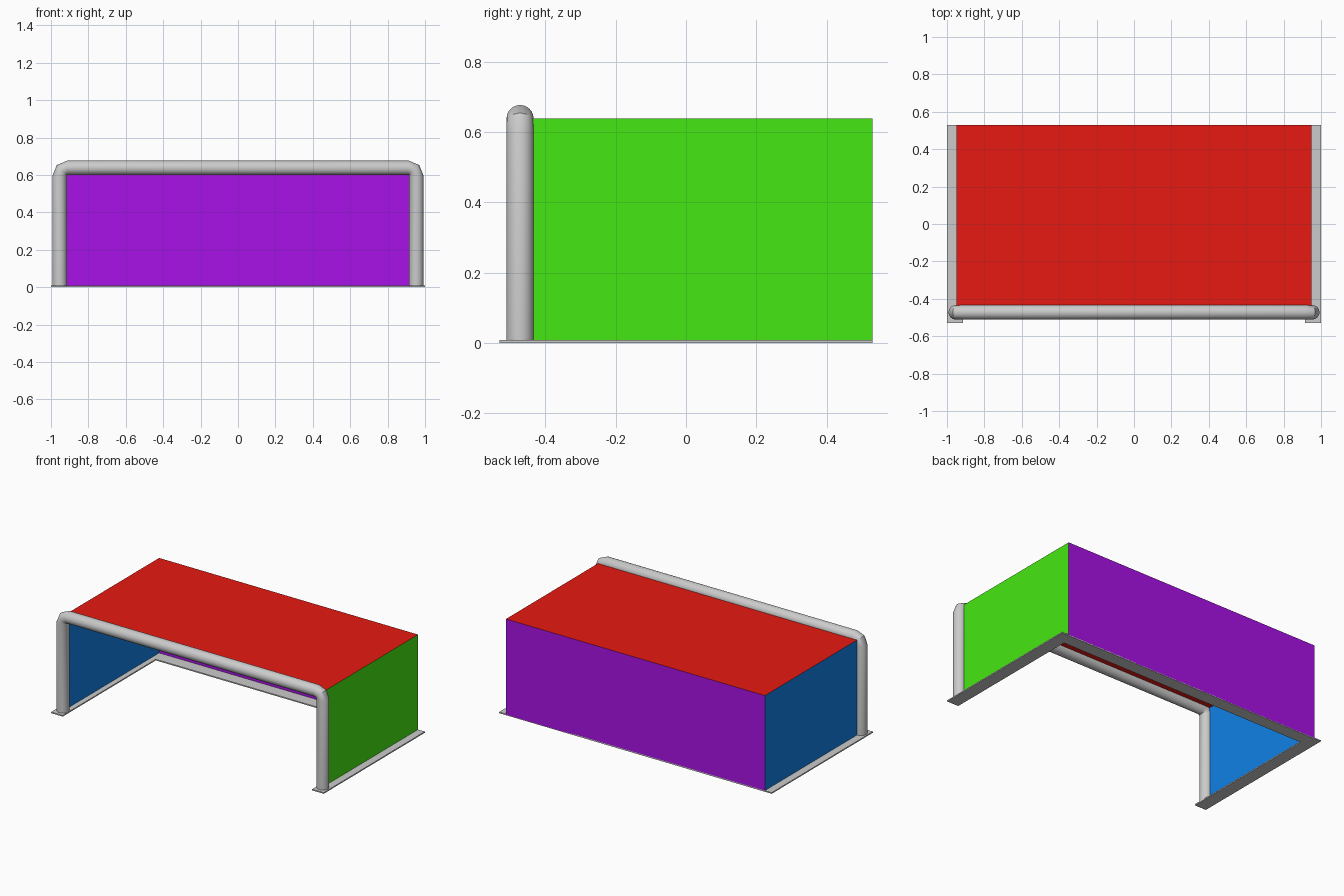
import bpy, bmesh
from math import sin, cos, pi

if "Cube" in bpy.data.objects:
    bpy.data.objects.remove(bpy.data.objects["Cube"])

POST_X, POST_Y, BAR_Z, R = 0.953, -0.472, 0.638, 0.0385
NET_X, BACK_Y, BASE_W, BASE_H = 0.95, 0.53, 0.085, 0.008


def make_object(name, bm, color=None):
    me = bpy.data.meshes.new(name)
    bm.to_mesh(me)
    bm.free()
    ob = bpy.data.objects.new(name, me)
    bpy.context.collection.objects.link(ob)
    if color:
        mat = bpy.data.materials.new(name + "_color")
        mat.diffuse_color = (*color, 1)
        mat.use_nodes = True
        mat.node_tree.nodes["Principled BSDF"].inputs["Base Color"].default_value = mat.diffuse_color
        me.materials.append(mat)
    return ob


def panel(name, corners, color):
    bm = bmesh.new()
    bm.faces.new([bm.verts.new(c) for c in corners])
    make_object(name, bm, color)


# Tubular frame: one round section swept up, over two tight bends, and down
bend, sides = 0.040, 24
px, pz = POST_X - bend, BAR_Z - bend
stations = [(-px - bend, 0.004, pi)]
stations += [(-px + bend * cos(a), pz + bend * sin(a), a) for a in (pi, pi * .75, pi * .5)]
stations += [(px + bend * cos(a), pz + bend * sin(a), a) for a in (pi * .5, pi * .25, 0)]
stations += [(px + bend, 0.004, 0)]
bm = bmesh.new()
rings = []
for x, z, a in stations:
    ring = []
    for i in range(sides):
        t = 2 * pi * i / sides
        ring.append(bm.verts.new((x + R * cos(t) * cos(a), POST_Y + R * sin(t),
                                  z + R * cos(t) * sin(a))))
    rings.append(ring)
for r0, r1 in zip(rings, rings[1:]):
    for i in range(sides):
        j = (i + 1) % sides
        bm.faces.new((r0[i], r0[j], r1[j], r1[i]))
bm.faces.new(rings[0])
bm.faces.new(rings[-1])
bmesh.ops.recalc_face_normals(bm, faces=bm.faces)
frame = make_object("goal_frame", bm)
bpy.context.view_layer.objects.active = frame
frame.select_set(True)
bpy.ops.object.shade_smooth_by_angle(angle=pi / 5)

# Flat U-shaped ground base, extruded from its outline
inner = 1 - BASE_W
outline = [(-1, -BACK_Y), (-inner, -BACK_Y), (-inner, BACK_Y - BASE_W),
           (inner, BACK_Y - BASE_W), (inner, -BACK_Y), (1, -BACK_Y),
           (1, BACK_Y), (-1, BACK_Y)]
bm = bmesh.new()
face = bm.faces.new([bm.verts.new((x, y, 0)) for x, y in outline])
ext = bmesh.ops.extrude_face_region(bm, geom=[face])
for v in ext["geom"]:
    if isinstance(v, bmesh.types.BMVert):
        v.co.z = BASE_H
bmesh.ops.recalc_face_normals(bm, faces=bm.faces)
make_object("ground_base", bm)

# Net sheets: sides, back and roof
X, F, B, Z0, Z1 = NET_X, POST_Y, BACK_Y, 0.004, BAR_Z
panel("right_net", [(X, F, Z0), (X, B, Z0), (X, B, Z1), (X, F, Z1)], (0.06, 0.8, 0.006))
panel("left_net", [(-X, B, Z0), (-X, F, Z0), (-X, F, Z1), (-X, B, Z1)], (0.005, 0.22, 0.8))
panel("back_net", [(X, B, Z0), (-X, B, Z0), (-X, B, Z1), (X, B, Z1)], (0.4, 0.006, 0.8))
panel("roof_net", [(-X, F, Z1), (X, F, Z1), (X, B, Z1), (-X, B, Z1)], (0.8, 0.01, 0.006))
